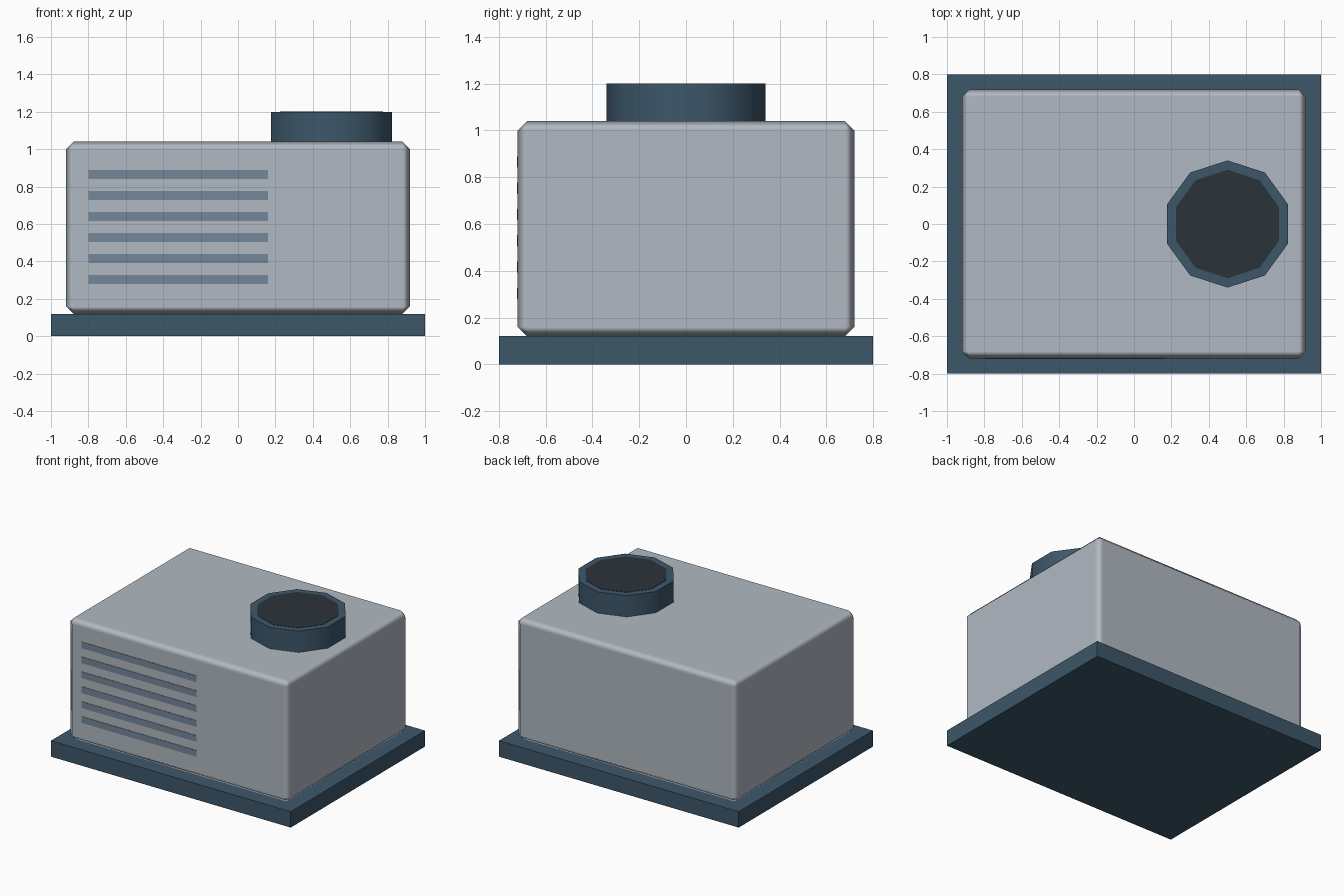
import bpy
import math

cube = bpy.data.objects.get("Cube")
if cube:
    bpy.data.objects.remove(cube, do_unlink=True)


def material(name, rgb):
    """Flat material from 8-bit display colour, converted to linear."""
    lin = [((c / 255 + 0.055) / 1.055) ** 2.4 for c in rgb] + [1.0]
    mat = bpy.data.materials.new(name)
    mat.use_nodes = True
    mat.diffuse_color = lin
    mat.node_tree.nodes["Principled BSDF"].inputs["Base Color"].default_value = lin
    return mat


blue = material("dark_blue", (61, 87, 106))
grey = material("light_grey", (177, 185, 193))
slate = material("slate_grey", (116, 135, 152))
charcoal = material("charcoal", (43, 51, 57))


def box(name, size, centre, mat):
    bpy.ops.mesh.primitive_cube_add(size=1, location=centre)
    obj = bpy.context.object
    obj.name = name
    obj.scale = size
    bpy.ops.object.transform_apply(location=False, rotation=False, scale=True)
    obj.data.materials.append(mat)
    return obj


def decagon(name, radius, bottom, top, mat):
    bpy.ops.mesh.primitive_cylinder_add(
        vertices=10, radius=radius, depth=top - bottom,
        location=(0.5, 0, (top + bottom) / 2))
    obj = bpy.context.object
    obj.name = name
    obj.data.materials.append(mat)
    bpy.ops.object.shade_smooth_by_angle(angle=math.radians(45))
    return obj


# Base slab
box("base", (2, 1.6, 0.12), (0, 0, 0.06), blue)

# Housing with soft chamfered edges
housing = box("housing", (1.84, 1.44, 0.92), (0, 0, 0.58), grey)
bpy.ops.object.shade_smooth()
bevel = housing.modifiers.new("edge_chamfer", "BEVEL")
bevel.width = 0.04
bevel.segments = 1
bevel.harden_normals = True

# Louvre slats on the front
for i in range(6):
    box(f"louvre_{i + 1}", (0.96, 0.006, 0.048),
        (-0.32, -0.72, 0.303 + i * 0.1125), slate)

# Fan collar and its dark opening
decagon("fan_collar", 0.34, 1.03, 1.2, blue)
decagon("fan_opening", 0.29, 1.195, 1.202, charcoal)
